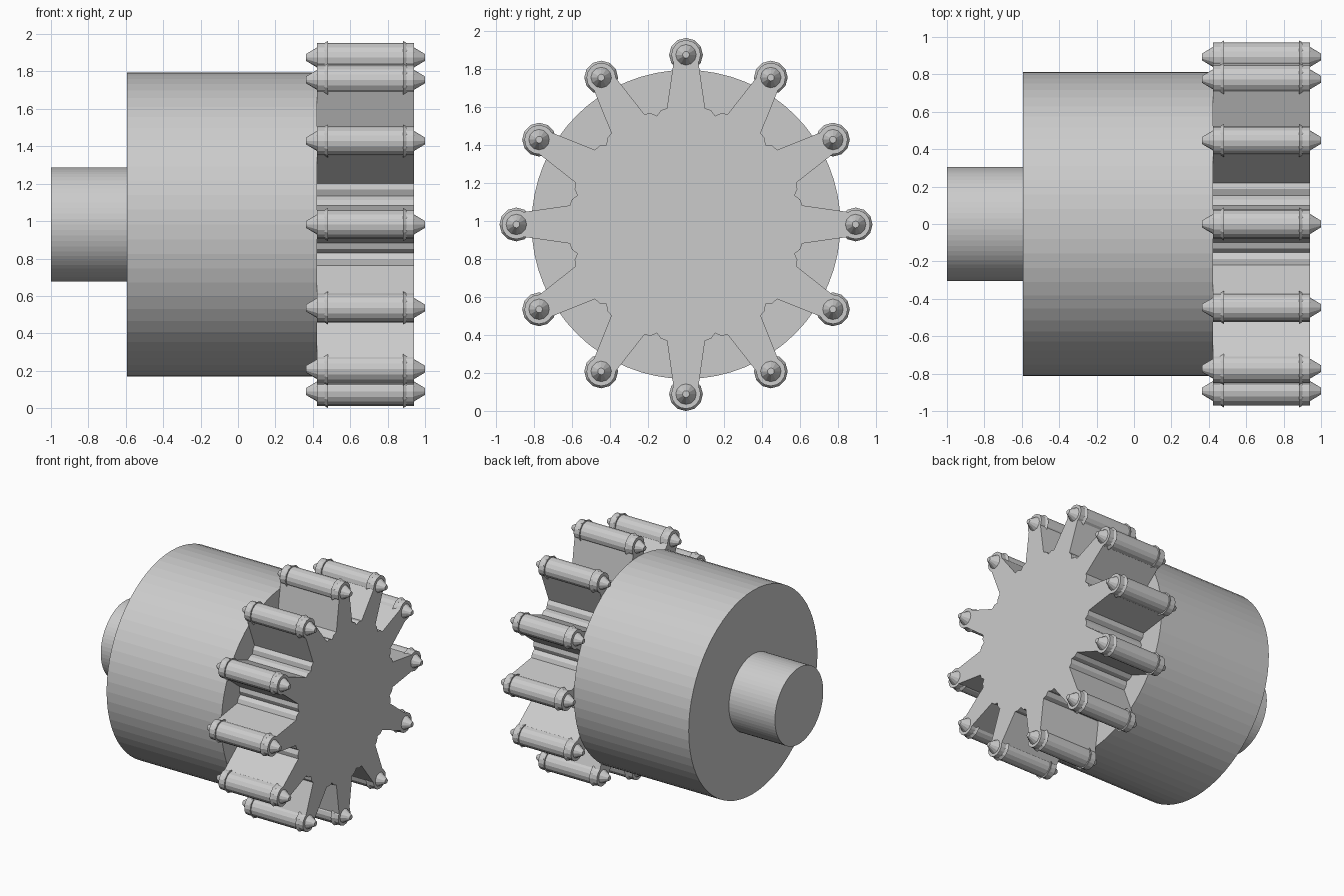
import bpy, bmesh, math
from mathutils import Matrix, Vector

if "Cube" in bpy.data.objects:
    bpy.data.objects.remove(bpy.data.objects["Cube"])

CZ = 0.982          # height of the axle
TEETH = 12
PIN_R = 0.893       # distance of tooth pins from the axle
GX0, GX1 = 0.422, 0.94


def add_object(name, bm):
    bmesh.ops.recalc_face_normals(bm, faces=bm.faces)
    mesh = bpy.data.meshes.new(name)
    bm.to_mesh(mesh)
    bm.free()
    obj = bpy.data.objects.new(name, mesh)
    bpy.context.collection.objects.link(obj)
    return obj


def add_cone(bm, x0, x1, r0, r1, sides, y=0.0, z=0.0):
    """Cylinder or truncated cone lying along x."""
    m = Matrix.Translation(((x0 + x1) / 2, y, z + CZ)) @ Matrix.Rotation(math.pi / 2, 4, 'Y')
    bmesh.ops.create_cone(bm, cap_ends=True, segments=sides, radius1=r0, radius2=r1,
                          depth=x1 - x0, matrix=m)


# drum and axle stub
for name, x0, x1, r in (("drum", -0.593, GX0, 0.813), ("axle_stub", -1.0, -0.593, 0.305)):
    bm = bmesh.new()
    add_cone(bm, x0, x1, r, r, 64)
    add_object(name, bm)

# gear wheel: one tooth and half a valley on each side, repeated round the axle
half = [(0.06, PIN_R)] + [(r * math.sin(math.radians(a)), r * math.cos(math.radians(a)))
                          for r, a in ((0.62, 9.3), (0.615, 12.4))]
valley = (0.592 * math.sin(math.radians(15)), 0.592 * math.cos(math.radians(15)))
tooth = [(-y, z) for y, z in reversed(half)] + half + [valley]
bm = bmesh.new()
outline = []
for i in range(TEETH):
    a = 2 * math.pi * i / TEETH
    c, s = math.cos(a), math.sin(a)
    for y, z in tooth:
        outline.append(bm.verts.new((GX0, y * c + z * s, -y * s + z * c + CZ)))
face = bm.faces.new(outline)
ext = bmesh.ops.extrude_face_region(bm, geom=[face], use_keep_orig=True)
bmesh.ops.translate(bm, vec=Vector((GX1 - GX0, 0, 0)),
                    verts=[v for v in ext["geom"] if isinstance(v, bmesh.types.BMVert)])
add_object("gear_wheel", bm)

# rounded tooth pins with a tapered point at each end
for i in range(TEETH):
    a = 2 * math.pi * i / TEETH
    y, z = PIN_R * math.sin(a), PIN_R * math.cos(a)
    bm = bmesh.new()
    add_cone(bm, GX0, GX1, 0.077, 0.077, 16, y, z)
    add_cone(bm, 0.882, 1.0, 0.089, 0.018, 12, y, z)
    add_cone(bm, 0.363, 0.482, 0.018, 0.089, 12, y, z)
    add_object(f"tooth_pin_{i + 1}", bm)
